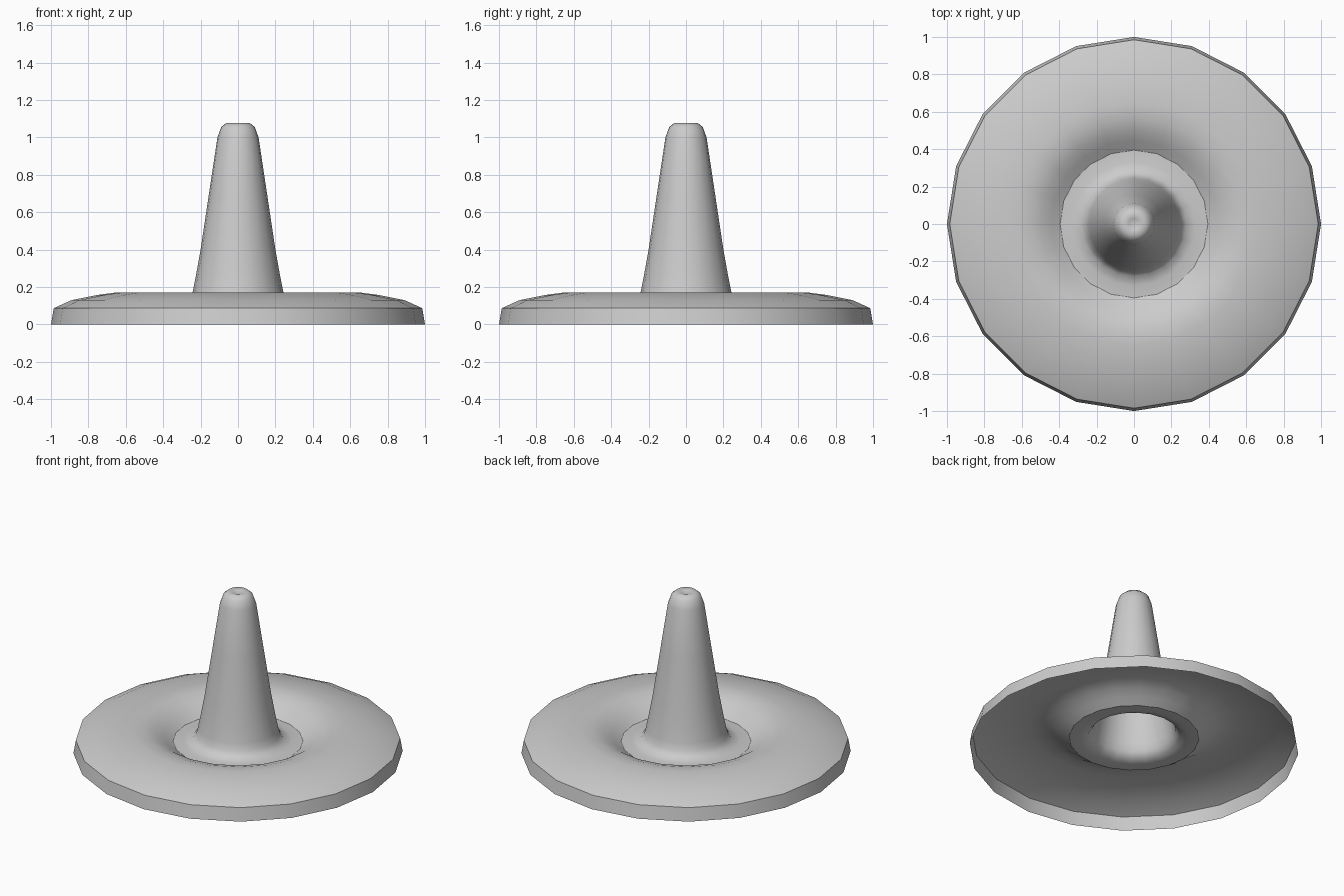
import bpy, bmesh, math

if "Cube" in bpy.data.objects:
    bpy.data.objects.remove(bpy.data.objects["Cube"])

SIDES = 20

# Half profile (radius, height) of the open shell: skirt, brim, trough, spike, tip
PROFILE = [
    (1.0, 0.0), (0.985, 0.087), (0.89, 0.13), (0.75, 0.158), (0.65, 0.171),
    (0.57, 0.166), (0.50, 0.143), (0.445, 0.108), (0.395, 0.075),
    (0.33, 0.077), (0.28, 0.09), (0.255, 0.125), (0.243, 0.17), (0.225, 0.26),
    (0.20, 0.40), (0.155, 0.70), (0.11, 1.0), (0.09, 1.055), (0.062, 1.078),
    (0.03, 1.073),
]
TIP_Z = 1.06


def lathe(name, profile, tip_z):
    """Revolve a profile around z and close it at the tip."""
    bm = bmesh.new()
    rings = []
    for r, z in profile:
        rings.append([bm.verts.new((r * math.cos(2 * math.pi * i / SIDES),
                                    r * math.sin(2 * math.pi * i / SIDES), z))
                      for i in range(SIDES)])
    for a, b in zip(rings, rings[1:]):
        for i in range(SIDES):
            j = (i + 1) % SIDES
            bm.faces.new((a[i], a[j], b[j], b[i]))
    tip = bm.verts.new((0, 0, tip_z))
    for i in range(SIDES):
        bm.faces.new((rings[-1][i], rings[-1][(i + 1) % SIDES], tip))
    # Smooth everywhere, with hard edges at the rim and the foot of the trough
    for f in bm.faces:
        f.smooth = True
    for ring in (rings[1], rings[8]):
        for i in range(SIDES):
            bm.edges.get((ring[i], ring[(i + 1) % SIDES])).smooth = False
    mesh = bpy.data.meshes.new(name)
    bm.to_mesh(mesh)
    bm.free()
    obj = bpy.data.objects.new(name, mesh)
    bpy.context.collection.objects.link(obj)
    return obj


# Brim and spike in one continuous shell, open underneath
lathe("spiked_disc_shell", PROFILE, TIP_Z)
